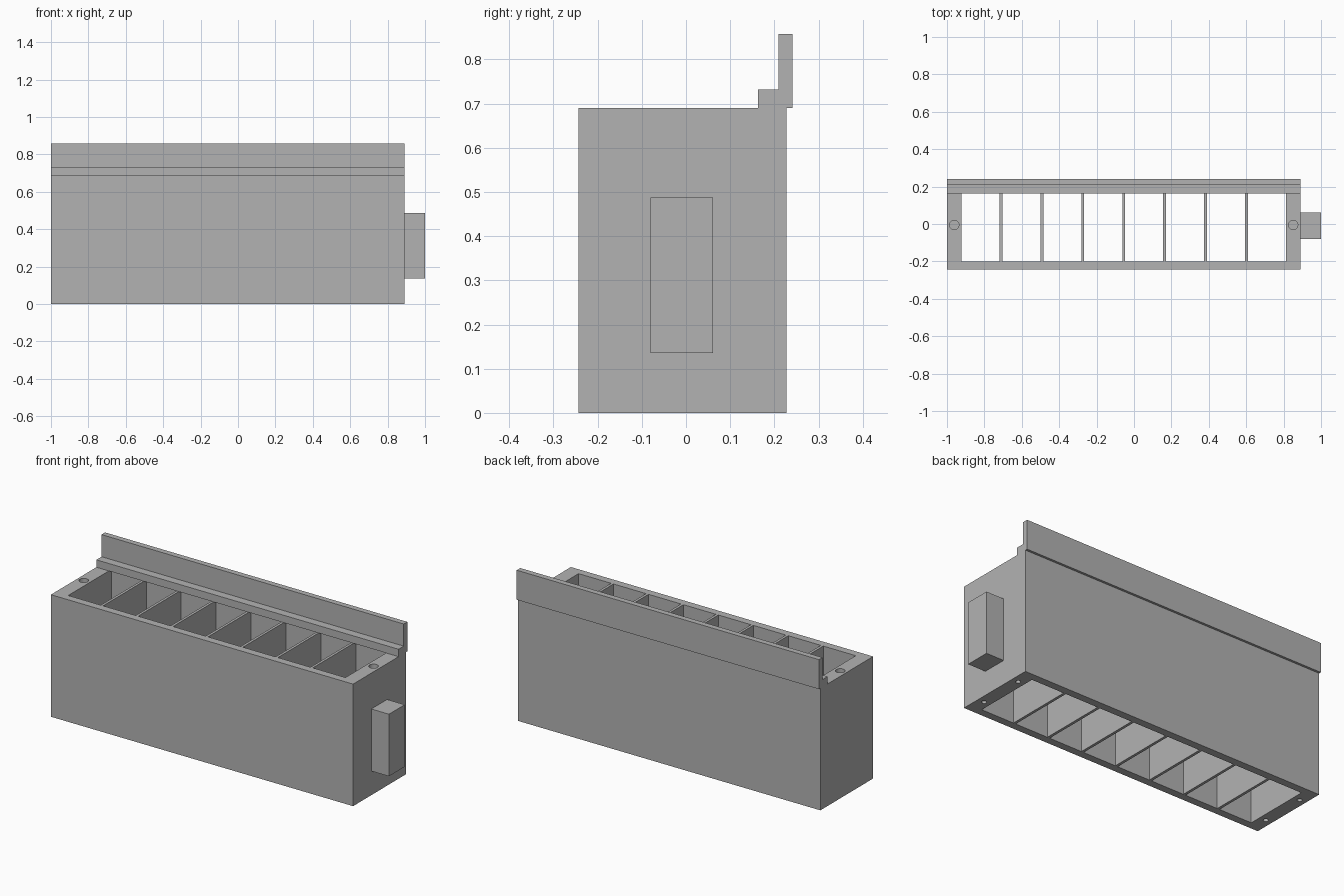
import bpy
import bmesh
from mathutils import Matrix

if "Cube" in bpy.data.objects:
    bpy.data.objects.remove(bpy.data.objects["Cube"], do_unlink=True)

grey = bpy.data.materials.new("plain grey")
grey.use_nodes = True
colour = (0.45, 0.45, 0.45, 1)
grey.diffuse_color = colour
grey.node_tree.nodes["Principled BSDF"].inputs["Base Color"].default_value = colour

LEFT, RIGHT = -1.0, 0.89
FRONT, BACK = -0.243, 0.228
HEIGHT = 0.69


def add_box(bm, x0, x1, y0, y1, z0, z1):
    size = Matrix.Diagonal((x1 - x0, y1 - y0, z1 - z0, 1))
    centre = Matrix.Translation(((x0 + x1) / 2, (y0 + y1) / 2, (z0 + z1) / 2))
    bmesh.ops.create_cube(bm, size=1, matrix=centre @ size)


def add_drill(bm, x, y, z, radius, depth):
    bmesh.ops.create_cone(bm, cap_ends=True, segments=24, radius1=radius, radius2=radius,
                          depth=depth * 2, matrix=Matrix.Translation((x, y, z)))


def make_object(name, bm):
    bmesh.ops.recalc_face_normals(bm, faces=bm.faces)
    mesh = bpy.data.meshes.new(name)
    bm.to_mesh(mesh)
    bm.free()
    mesh.materials.append(grey)
    obj = bpy.data.objects.new(name, mesh)
    bpy.context.collection.objects.link(obj)
    return obj


# Solid housing
bm = bmesh.new()
add_box(bm, LEFT, RIGHT, FRONT, BACK, 0, HEIGHT)
housing = make_object("housing", bm)

# Cutter: a row of eight open cells, plus blind screw holes in the end walls
bm = bmesh.new()
first, last, cells, divider = -0.922, 0.812, 8, 0.015
width = (last - first - divider * (cells - 1)) / cells
for i in range(cells):
    x = first + i * (width + divider)
    add_box(bm, x, x + width, -0.2, 0.185, -0.1, HEIGHT + 0.1)
for x in (-0.961, 0.851):
    add_drill(bm, x, -0.005, HEIGHT, 0.025, 0.1)
    for y in (-0.135, 0.125):
        add_drill(bm, x, y, 0, 0.013, 0.1)
cutter = make_object("cell_cutter", bm)
cutter.hide_render = True

cut = housing.modifiers.new("cells", "BOOLEAN")
cut.operation = "DIFFERENCE"
cut.solver = "EXACT"
cut.object = cutter
bpy.context.view_layer.objects.active = housing
bpy.ops.object.modifier_apply(modifier=cut.name)
bpy.data.objects.remove(cutter, do_unlink=True)

# Stepped rail along the back edge
bm = bmesh.new()
ledge, lip, outer = 0.163, 0.209, 0.241
step, top = 0.732, 0.857
profile = [(ledge, HEIGHT), (outer, HEIGHT), (outer, top),
           (lip, top), (lip, step), (ledge, step)]
face = bm.faces.new([bm.verts.new((LEFT, y, z)) for y, z in profile])
side = bmesh.ops.extrude_face_region(bm, geom=[face])
bmesh.ops.translate(bm, vec=(RIGHT - LEFT, 0, 0),
                    verts=[v for v in side["geom"] if isinstance(v, bmesh.types.BMVert)])
make_object("back_rail", bm)

# Block on the end wall
bm = bmesh.new()
add_box(bm, RIGHT, 1, -0.08, 0.061, 0.136, 0.487)
make_object("end_block", bm)
